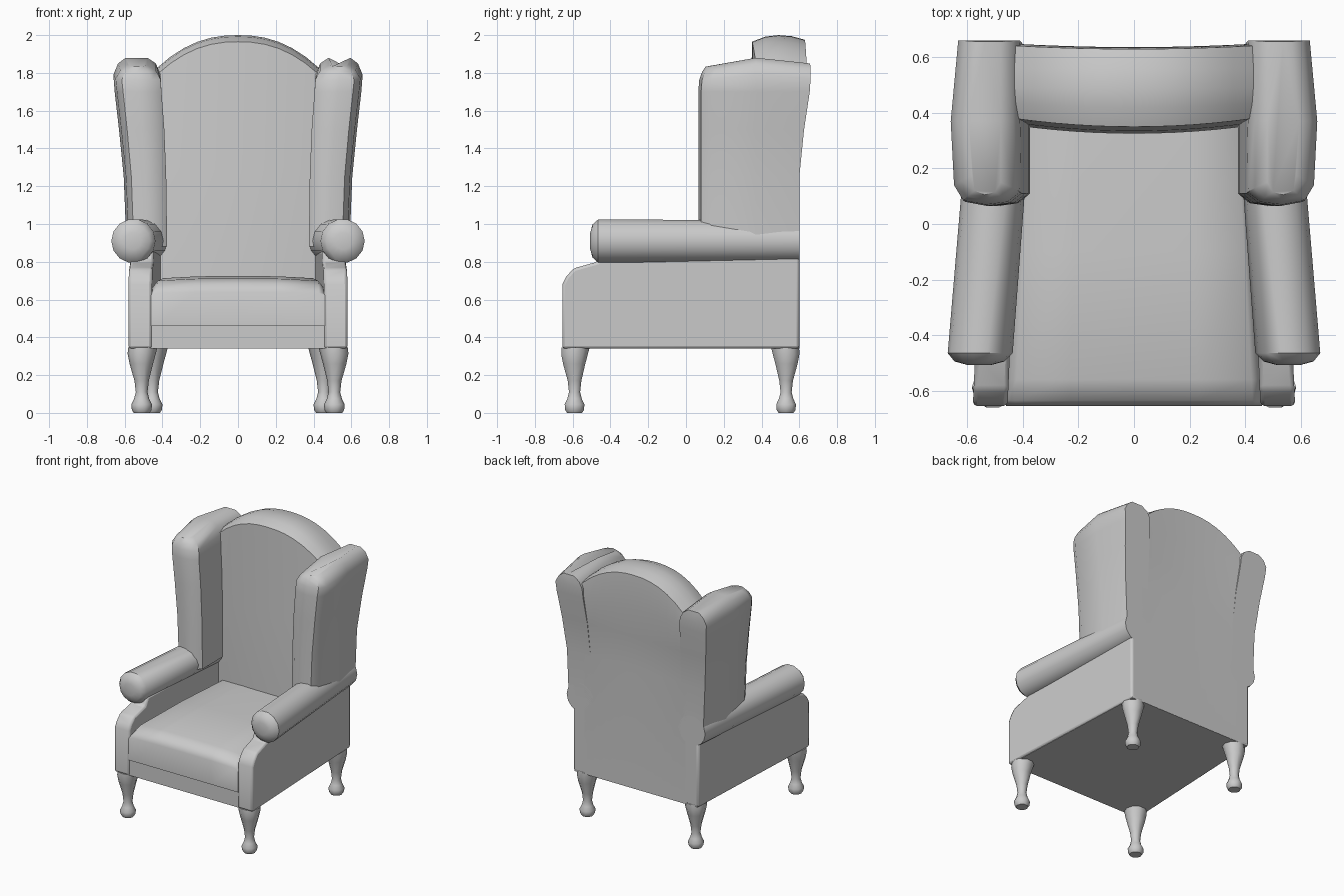
import bpy, bmesh, math

if "Cube" in bpy.data.objects:
    bpy.data.objects.remove(bpy.data.objects["Cube"])


def loft(name, rings, mirror=False, bevel=0.0, angle=40):
    """Skin closed rings of equal length, cap both ends."""
    bm = bmesh.new()
    vs = [[bm.verts.new(p) for p in r] for r in rings]
    n = len(rings[0])
    for a, b in zip(vs, vs[1:]):
        for i in range(n):
            j = (i + 1) % n
            bm.faces.new((a[i], a[j], b[j], b[i]))
    bm.faces.new(vs[0])
    bm.faces.new(vs[-1])
    bmesh.ops.recalc_face_normals(bm, faces=bm.faces)
    me = bpy.data.meshes.new(name)
    bm.to_mesh(me)
    bm.free()
    ob = bpy.data.objects.new(name, me)
    bpy.context.collection.objects.link(ob)
    bpy.ops.object.select_all(action='DESELECT')
    bpy.context.view_layer.objects.active = ob
    ob.select_set(True)
    bpy.ops.object.shade_smooth_by_angle(angle=math.radians(angle))
    if bevel:
        m = ob.modifiers.new("soft_edges", 'BEVEL')
        m.width, m.segments, m.limit_method = bevel, 2, 'ANGLE'
    if mirror:
        ob.modifiers.new("mirror", 'MIRROR')
    return ob


def half_width(y):
    """Body narrows toward the back."""
    return 0.58 - 0.055 * (y + 0.65) / 1.25


# base frame with front rail
foot = [(-0.57, -0.645), (0.57, -0.645), (0.515, 0.598), (-0.515, 0.598)]
loft("base_frame", [[(x, y, z) for x, y in foot] for z in (0.34, 0.47)])

# side panels under the arms
prof = [(-0.655, 0.34), (-0.655, 0.68), (-0.635, 0.72), (-0.595, 0.765),
        (-0.47, 0.80), (-0.44, 0.86), (0.60, 0.86), (0.60, 0.34)]
loft("side_panel", [[(half_width(y) - t, y, z) for y, z in prof] for t in (0.125, 0)],
     mirror=True, bevel=0.015)

# rolled arms
arm = []
for y, r in ((-0.507, 0.045), (-0.495, 0.09), (-0.465, 0.117), (0.60, 0.112)):
    cx = 0.555 - 0.08 * (y + 0.48)
    arm.append([(cx + r * math.cos(math.tau * i / 14), y,
                 0.91 + r * math.sin(math.tau * i / 14)) for i in range(14)])
loft("arm_roll", arm, mirror=True)

# seat cushion, lofted across the width
cush = []
for s, drop in ((-1, 0.05), (-0.93, 0.012), (-0.5, 0.002), (0, 0),
                (0.5, 0.002), (0.93, 0.012), (1, 0.05)):
    side = [(-0.655, 0.46, 0), (-0.655, 0.64, 0.4), (-0.635, 0.685, 1),
            (-0.56, 0.712, 1), (-0.1, 0.725, 1), (0.36, 0.718, 1), (0.36, 0.46, 0)]
    cush.append([(s * (0.46 - 0.06 * (y + 0.65)), y, z - drop * k) for y, z, k in side])
loft("seat_cushion", cush, angle=50)

# arched backrest, lofted across the width
back = []
for i in range(13):
    x = -0.43 + 0.86 * i / 12
    u = abs(x) / 0.43
    top = 2.0 - 0.175 * u ** 2.3
    f, b = 0.03 * u * u, 0.012 * u * u
    back.append([(x, y, z) for y, z in (
        (0.33 + f, 0.36), (0.325 + f, 0.75), (0.335 + f, 1.3), (0.35 + f, top - 0.035),
        (0.42 + f / 2, top - 0.008), (0.49, top), (0.56, top - 0.006), (0.63 + b, top - 0.025),
        (0.637 + b, 1.72), (0.612 + b, 1.5), (0.60, 1.25), (0.60, 0.34))])
loft("backrest", back)

# flared wings, lofted upward
wing = []
for z, xi, xo, yf, yb in (
        (0.88, 0.375, 0.59, 0.065, 0.60), (1.25, 0.38, 0.605, 0.065, 0.60),
        (1.5, 0.39, 0.63, 0.065, 0.625), (1.7, 0.405, 0.653, 0.065, 0.655),
        (1.79, 0.41, 0.66, 0.07, 0.66), (1.85, 0.435, 0.635, 0.085, 0.66),
        (1.88, 0.48, 0.595, 0.105, 0.657)):
    d = max(0, min(1, (z - 1.7) / 0.15))
    w = xo - xi
    wing.append([(x, y, z - d * k) for x, y, k in (
        (xi, yb, 0.03), (xi + w * 0.5, yb, 0.03), (xo - 0.027, yb, 0.03),
        (xo, 0.37, 0), (xo - 0.012, yf + 0.07, 0.035), (xo - w * 0.18, yf + 0.015, 0.045),
        (xi + w * 0.5, yf, 0.045), (xi + w * 0.18, yf + 0.01, 0.045),
        (xi, yf + 0.045, 0.04), (xi, 0.37, 0))])
loft("wing", wing, mirror=True)

# cabriole legs: z, radius, outward offset
leg = [(0.0, 0.042, 0.0), (0.015, 0.052, 0.0), (0.045, 0.055, 0.0), (0.075, 0.04, 0.0),
       (0.11, 0.031, 0.0), (0.17, 0.038, 0.0), (0.26, 0.062, 0.002), (0.31, 0.074, 0.0),
       (0.345, 0.078, -0.005)]
for name, cx, cy, sy in (("front_leg", 0.51, -0.59, -1), ("back_leg", 0.455, 0.53, 1)):
    loft(name, [[(cx + o + r * math.cos(math.tau * i / 10),
                  cy + sy * o + r * math.sin(math.tau * i / 10), z)
                 for i in range(10)] for z, r, o in leg], mirror=True, angle=50)
